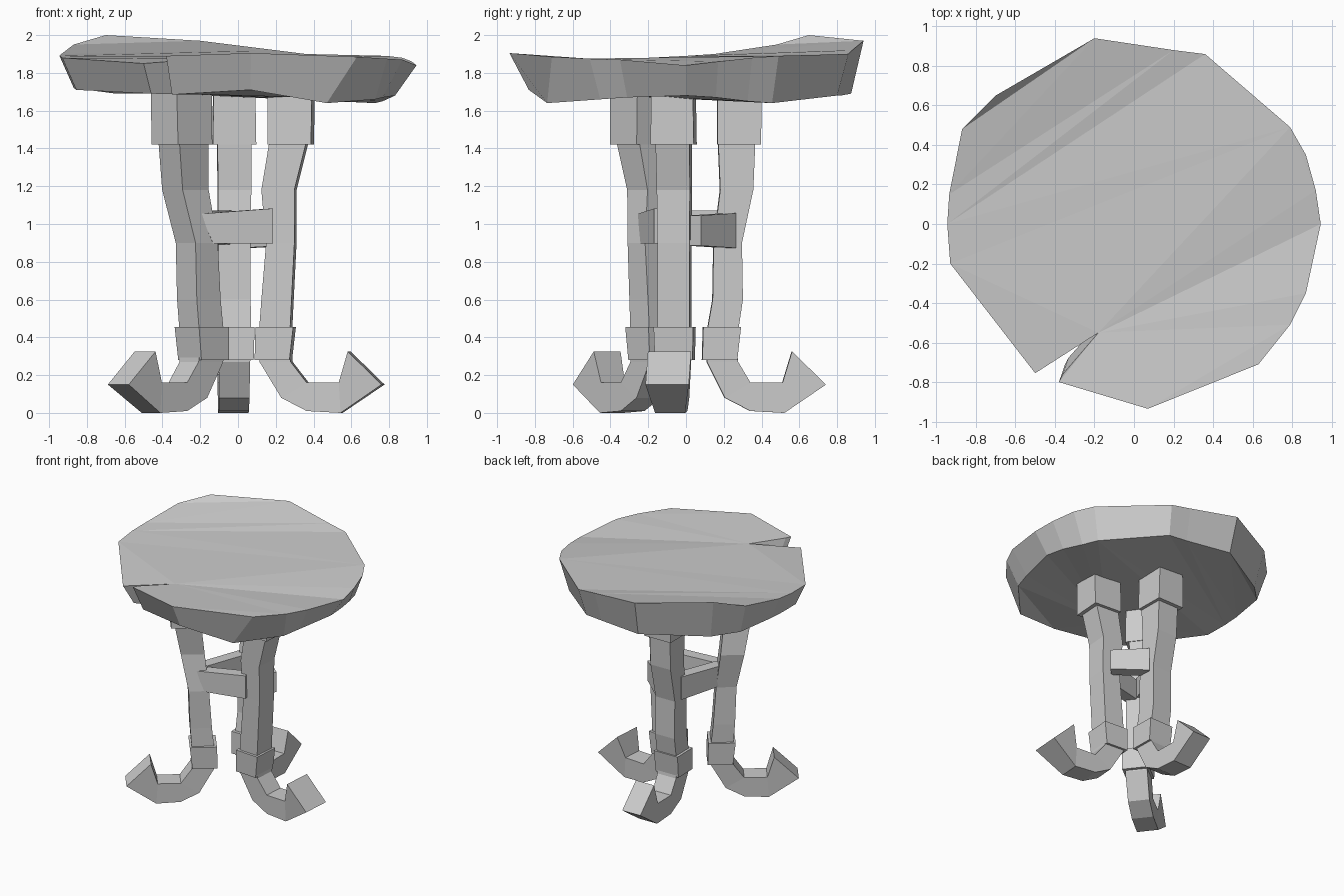
import bpy, bmesh, math
from mathutils import Vector

if "Cube" in bpy.data.objects:
    bpy.data.objects.remove(bpy.data.objects["Cube"])

CENTRE = Vector((-0.015, -0.045, 0))


def loft(name, rings, chords=()):
    """Skin closed rings of equal point count and cap both ends.
    Chords are fold lines across the caps, as pairs of point indices."""
    bm = bmesh.new()
    vs = [[bm.verts.new(p) for p in r] for r in rings]
    n = len(rings[0])
    for a, b in zip(vs, vs[1:]):
        for i in range(n):
            j = (i + 1) % n
            bm.faces.new((a[i], a[j], b[j], b[i]))
    caps = []
    for ring in (vs[0], vs[-1]):
        bm.faces.new(ring)
        for i, j in chords:
            for f in set(ring[i].link_faces) & set(ring[j].link_faces):
                bmesh.utils.face_split(f, ring[i], ring[j])
        caps += [f for f in bm.faces if all(v in ring for v in f.verts)]
    bmesh.ops.triangulate(bm, faces=caps, ngon_method='EAR_CLIP')
    bmesh.ops.recalc_face_normals(bm, faces=bm.faces)
    me = bpy.data.meshes.new(name)
    bm.to_mesh(me)
    bm.free()
    ob = bpy.data.objects.new(name, me)
    bpy.context.collection.objects.link(ob)
    return ob


def leg_part(name, angle, sections):
    """sections: inner radius, z, outer radius, z, half width, (dx, dy)."""
    a = math.radians(angle)
    d = Vector((math.cos(a), math.sin(a), 0))
    s = Vector((-math.sin(a), math.cos(a), 0))
    rings = []
    for ri, zi, ro, zo, w, off in sections:
        o = CENTRE + Vector((off[0], off[1], 0))
        pi, po = o + d * ri + Vector((0, 0, zi)), o + d * ro + Vector((0, 0, zo))
        rings.append([pi - s * w, po - s * w, po + s * w, pi + s * w])
    return loft(name, rings)


# slab top: x, y, upper z, lower z
rim = [(-.2, .94, 1.97, 1.69), (.2, .88, 1.92, 1.68), (.36, .86, 1.90, 1.68),
       (.79, .49, 1.89, 1.64), (.87, .35, 1.88, 1.65), (.92, .17, 1.86, 1.67),
       (.945, 0, 1.84, 1.68), (.87, -.35, 1.87, 1.67), (.79, -.51, 1.875, 1.66),
       (.63, -.71, 1.885, 1.64), (.07, -.935, 1.905, 1.71), (-.38, -.80, 1.89, 1.685),
       (-.36, -.76, 1.89, 1.685), (-.18, -.55, 1.875, 1.685), (-.5, -.755, 1.85, 1.69),
       (-.93, -.2, 1.88, 1.71), (-.945, 0, 1.89, 1.72), (-.935, .15, 1.90, 1.72),
       (-.87, .48, 1.95, 1.71), (-.7, .65, 2.0, 1.69)]
lower = [(x * (.92 if x < .85 else .88), y * (.93 if y > 0 else .89), b) for x, y, t, b in rim]
lower[9] = (.47, -.735, 1.64)
loft("table_top", [lower, [(x, y, t) for x, y, t, b in rim]],
     [(18, 0), (17, 1), (16, 2), (15, 3), (13, 3), (13, 5), (13, 7)])

# three legs: angle, half width of foot tip, offsets at top, upper knee, lower knee, shin
legs = {"right": (-4, .115, (0, 0), (0, 0), (0, 0), (0, 0)),
        "back": (91, .08, (0, .03), (0, .08), (0, .02), (0, .04)),
        "left": (218, .09, (-.05, -.015), (-.08, 0), (-.01, 0), (-.015, 0))}
Z = (0, 0)
for side, (ang, tip, top, k1, k2, k3) in legs.items():
    ankle = (k3[0] * .5, k3[1] * .5)
    # shaft
    leg_part(side + "_leg", ang, [
        (.19, 1.60, .395, 1.60, .09, top), (.185, 1.42, .38, 1.42, .09, top),
        (.145, 1.18, .32, 1.18, .088, k1), (.17, .9, .32, .9, .085, k2),
        (.145, .6, .305, .6, .085, k3), (.13, .4, .295, .4, .085, ankle)])
    # bracket under the slab
    leg_part(side + "_leg_bracket", ang, [
        (.18, 1.71, .415, 1.71, .11, top), (.18, 1.42, .41, 1.42, .115, top)])
    # ankle collar
    leg_part(side + "_ankle_collar", ang, [
        (.115, .455, .315, .455, .105, ankle), (.11, .28, .295, .28, .10, ankle)])
    # curled foot
    leg_part(side + "_foot", ang, [
        (.13, .34, .29, .34, .085, ankle), (.135, .27, .30, .27, .082, ankle),
        (.25, .08, .385, .16, .08, Z), (.385, .01, .385, .16, .08, Z),
        (.565, 0, .555, .16, .08, Z), (.785, .15, .605, .325, tip, Z)])

# braces between neighbouring legs: start, end, z at both ends, slant of the start
braces = {"front_brace": ((-.175, -.205), (.175, -.125), .975, .99, .035),
          "right_brace": ((.26, .045), (.045, .23), .965, .965, 0),
          "left_brace": ((-.20, -.15), (-.07, .20), .99, .98, 0)}
for name, (p, q, za, zb, slant) in braces.items():
    a, b = Vector((*p, za)), Vector((*q, zb))
    out = Vector((b.y - a.y, a.x - b.x, 0)).normalized() * .045
    up = Vector((0, 0, .08))
    skew = (b - a).normalized() * slant
    loft(name, [[a - up - out + skew, a - up + out + skew, a + up + out - skew, a + up - out - skew],
                [b - up * 1.15 - out, b - up * 1.15 + out, b + up * 1.15 + out, b + up * 1.15 - out]])
